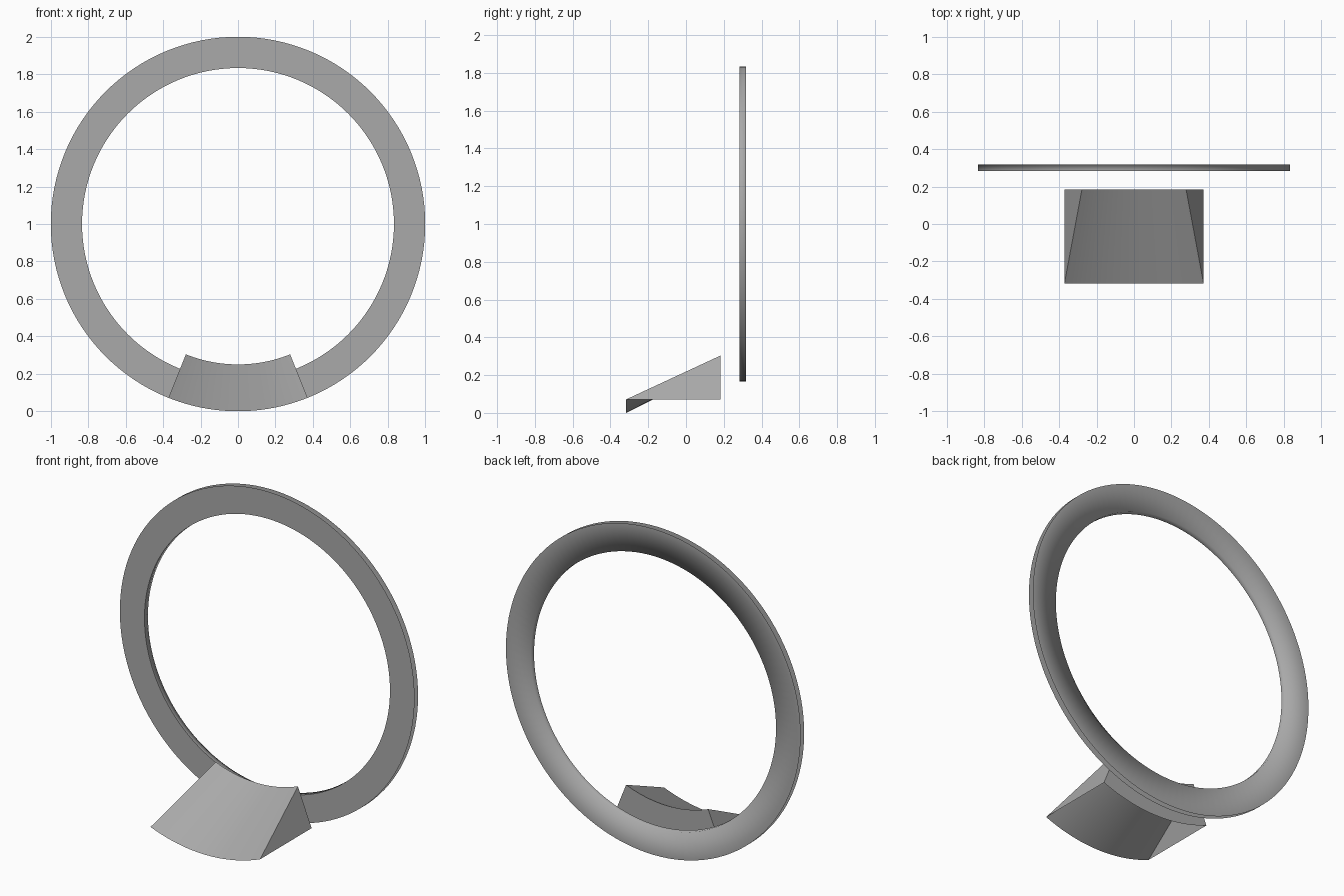
import bpy
import bmesh
from math import sin, cos, radians, tau

cube = bpy.data.objects.get("Cube")
if cube:
    bpy.data.objects.remove(cube, do_unlink=True)

# Single grey finish
GREY = (0.4, 0.4, 0.4, 1.0)
grey = bpy.data.materials.new("neutral_grey")
grey.use_nodes = True
grey.diffuse_color = GREY
grey.node_tree.nodes["Principled BSDF"].inputs["Base Color"].default_value = GREY

OUTER, INNER, LIP = 1.0, 0.833, 0.75       # radii about the ring centre
RING_FRONT, RING_BACK = 0.283, 0.317       # depth of the ring
RAMP_FRONT, RAMP_BACK = -0.317, 0.183      # depth of the ramp
HALF_ANGLE = radians(21.8)                 # half the sweep of the ramp


def place(radius, y, angle):
    """Point on a circle about the ring axis, angle zero at the bottom."""
    return (radius * sin(angle), y, OUTER - radius * cos(angle))


def sweep(bm, profile, start, end, steps):
    """Sweep an open (radius, y) profile around the ring axis."""
    closed = abs(end - start - tau) < 1e-6
    count = steps if closed else steps + 1
    rows = []
    for i in range(count):
        angle = start + (end - start) * i / steps
        rows.append([bm.verts.new(place(r, y, angle)) for r, y in profile])
    for i in range(steps):
        a, b = rows[i], rows[(i + 1) % count]
        for j in range(len(profile) - 1):
            bm.faces.new((a[j], b[j], b[j + 1], a[j + 1]))


def finish(name, bm):
    for face in bm.faces:
        face.smooth = True
    mesh = bpy.data.meshes.new(name)
    bm.to_mesh(mesh)
    bm.free()
    mesh.materials.append(grey)
    obj = bpy.data.objects.new(name, mesh)
    bpy.context.collection.objects.link(obj)
    return obj


# Ring: flat front, then inner wall rolling smoothly into the back; open rim
bm = bmesh.new()
sweep(bm, [(OUTER, RING_FRONT), (INNER, RING_FRONT)], 0, tau, 128)
sweep(bm, [(INNER, RING_FRONT), (INNER, RING_BACK), (OUTER, RING_BACK)], 0, tau, 128)
finish("ring", bm)

# Ramp: curved sloping top and upright back, open underneath
bm = bmesh.new()
slope = [(OUTER, RAMP_FRONT), (LIP, RAMP_BACK)]
back = [(LIP, RAMP_BACK), (OUTER, RAMP_BACK)]
for profile in (slope, back):
    sweep(bm, profile, -HALF_ANGLE, HALF_ANGLE, 24)

# Triangular cheeks closing both ends of the ramp
for side in (-1, 1):
    corners = [bm.verts.new(place(r, y, side * HALF_ANGLE))
               for r, y in slope + back[1:]]
    bm.faces.new(corners if side < 0 else corners[::-1])
finish("ramp", bm)
